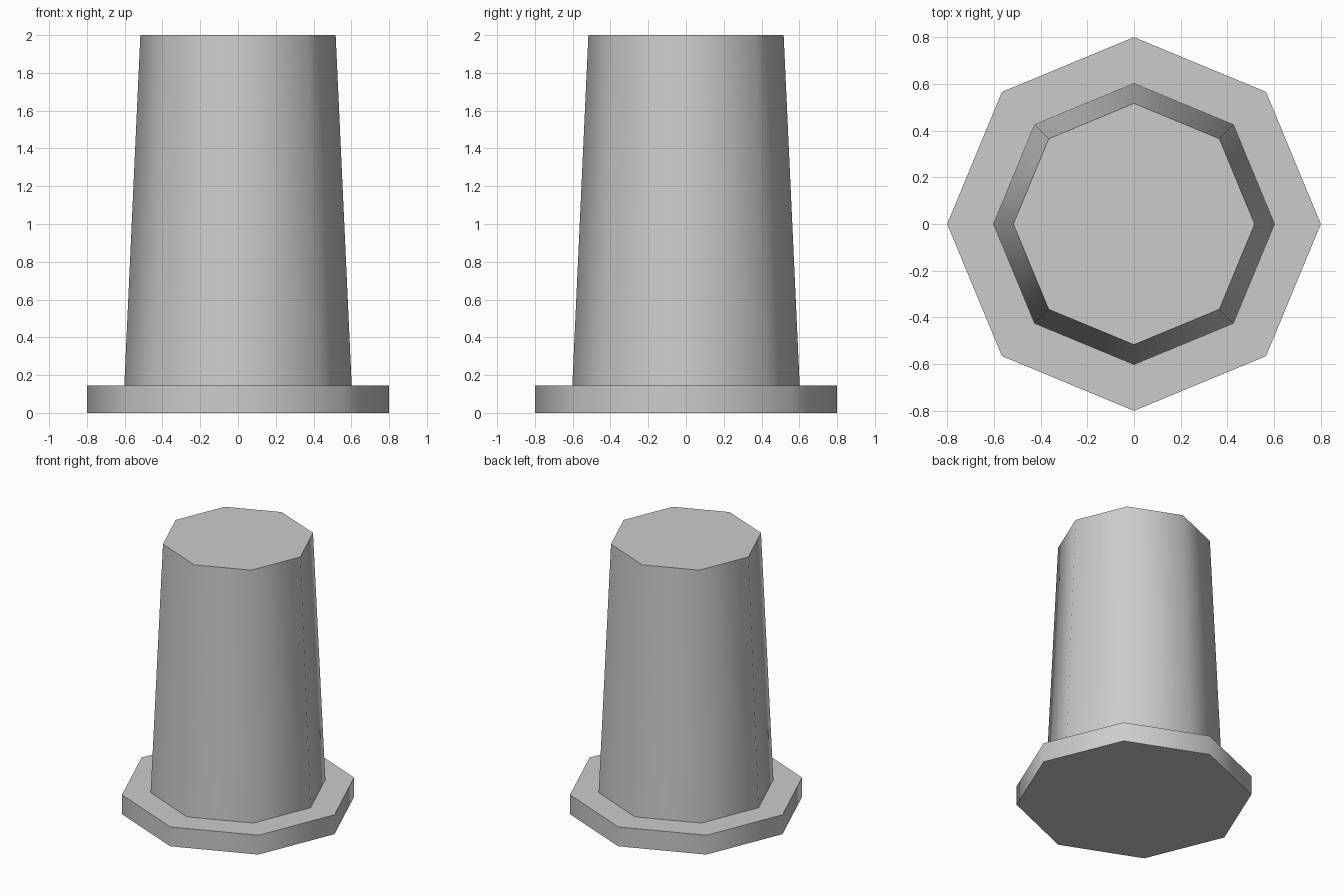
import bpy
import math

cube = bpy.data.objects.get("Cube")
if cube:
    bpy.data.objects.remove(cube, do_unlink=True)

SIDES = 8
BASE_TOP = 0.145
HEIGHT = 2.0

# Single grey finish
grey = bpy.data.materials.new("plain grey")
grey.use_nodes = True
colour = (0.6, 0.6, 0.6, 1.0)
grey.diffuse_color = colour
grey.node_tree.nodes["Principled BSDF"].inputs["Base Color"].default_value = colour


def octagonal_part(name, bottom_radius, top_radius, z0, z1):
    """Eight-sided tapered solid with softly shaded sides and crisp rims."""
    bpy.ops.mesh.primitive_cone_add(
        vertices=SIDES, radius1=bottom_radius, radius2=top_radius,
        depth=z1 - z0, location=(0, 0, (z0 + z1) / 2))
    part = bpy.context.object
    part.name = name
    part.data.name = name
    part.data.materials.append(grey)
    bpy.ops.object.shade_smooth_by_angle(angle=math.radians(60))
    return part


# Wide flange at the foot
octagonal_part("base_flange", 0.8, 0.8, 0, BASE_TOP)

# Tapered column standing on the flange
octagonal_part("tapered_column", 0.602, 0.517, BASE_TOP, HEIGHT)
